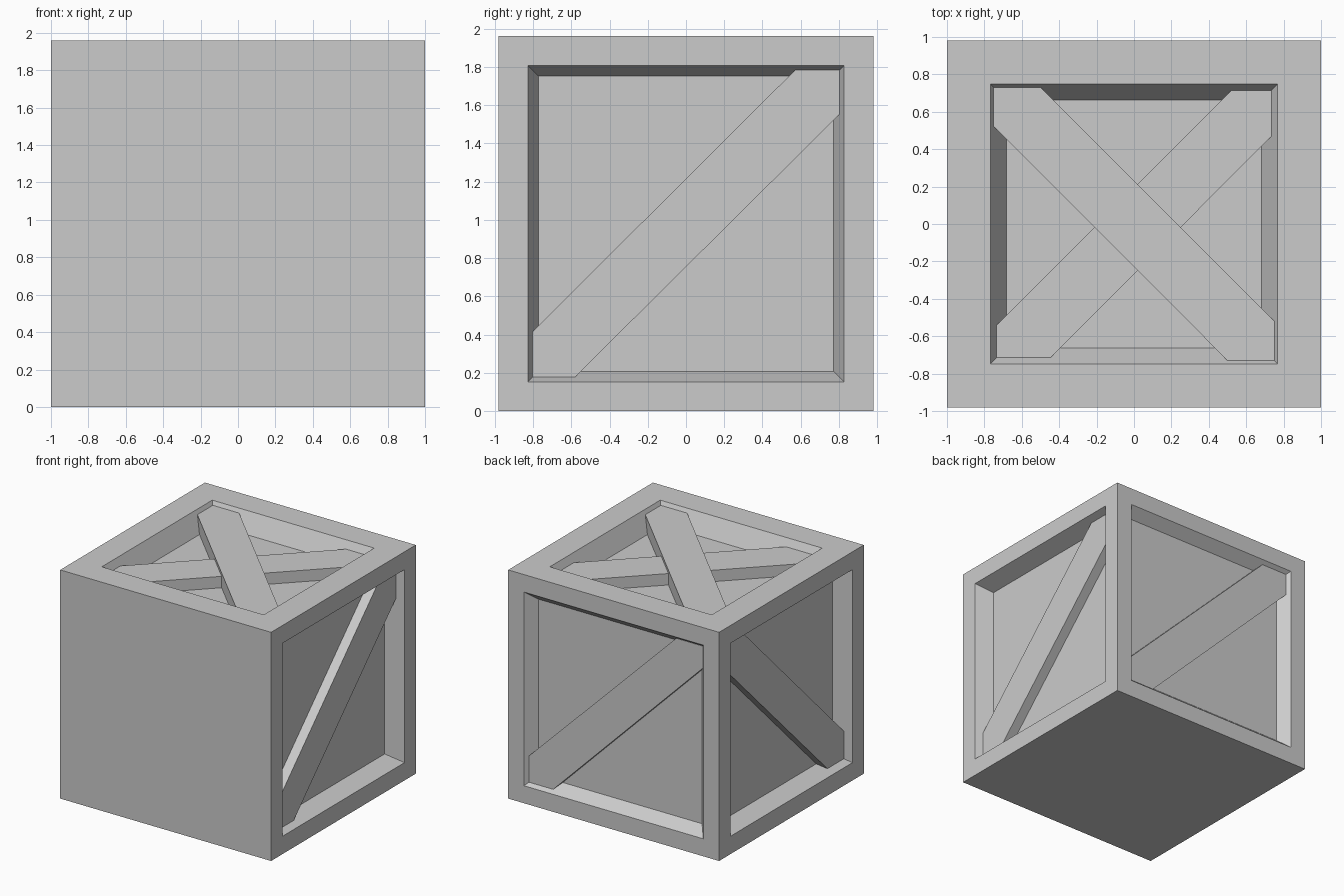
import bpy, bmesh
from mathutils import Vector

if "Cube" in bpy.data.objects:
    bpy.data.objects.remove(bpy.data.objects["Cube"])

W, D, H = 2.0, 1.96, 1.96


def make_object(name, bm):
    bmesh.ops.recalc_face_normals(bm, faces=bm.faces)
    mesh = bpy.data.meshes.new(name)
    bm.to_mesh(mesh)
    bm.free()
    obj = bpy.data.objects.new(name, mesh)
    bpy.context.collection.objects.link(obj)
    return obj


# Crate body: a block whose sides, back and top have tapered recessed panels
bm = bmesh.new()
bmesh.ops.create_cube(bm, size=1)
for v in bm.verts:
    v.co = Vector((v.co.x * W, v.co.y * D, (v.co.z + 0.5) * H))
bm.normal_update()

# outward direction, frame width, wall taper, recess depth
panels = [
    ((1, 0, 0), 0.153, 0.055, 0.15),
    ((-1, 0, 0), 0.153, 0.055, 0.15),
    ((0, 1, 0), 0.15, 0.075, 0.09),
    ((0, 0, 1), 0.232, 0.085, 0.16),
]
for direction, frame, taper, depth in panels:
    bm.normal_update()
    face = max(bm.faces, key=lambda f: (f.normal.dot(Vector(direction)) > 0.99) * f.calc_area())
    bmesh.ops.inset_individual(bm, faces=[face], thickness=frame, use_even_offset=True)
    bmesh.ops.inset_individual(bm, faces=[face], thickness=taper, depth=-depth, use_even_offset=True)
make_object("crate_body", bm)


def brace(name, profile, place, top, floor):
    """Extrude a flat brace outline from its panel floor to its top depth."""
    bm = bmesh.new()
    face = bm.faces.new([bm.verts.new(place(u, v, floor + 0.005)) for u, v in profile])
    ext = bmesh.ops.extrude_face_region(bm, geom=[face])
    move = place(0, 0, top) - place(0, 0, floor + 0.005)
    verts = [g for g in ext["geom"] if isinstance(g, bmesh.types.BMVert)]
    bmesh.ops.translate(bm, verts=verts, vec=move)
    return make_object(name, bm)


# Side braces, mirrored left and right
side = [(0.57, 1.783), (0.802, 1.783), (0.802, 1.55),
        (-0.58, 0.178), (-0.803, 0.178), (-0.803, 0.415)]
for name, s in (("right_brace", 1), ("left_brace", -1)):
    brace(name, side, lambda u, v, d, s=s: Vector((s * (W / 2 - d), u, v)), 0.065, 0.15)

# Back brace
back = [(0.572, 1.783), (0.828, 1.783), (0.828, 1.597),
        (-0.594, 0.176), (-0.828, 0.176), (-0.828, 0.397)]
brace("back_brace", back, lambda u, v, d: Vector((-u, D / 2 - d, v)), 0.03, 0.09)

# Crossed top braces, one above the other
upper = [(-0.752, 0.735), (-0.505, 0.735), (0.75, -0.52),
         (0.75, -0.73), (0.5, -0.73), (-0.752, 0.523)]
lower = [(0.525, 0.718), (0.735, 0.718), (0.735, 0.468),
         (-0.447, -0.715), (-0.737, -0.715), (-0.737, -0.543)]
top_place = lambda u, v, d: Vector((u, v, H - d))
brace("top_brace_upper", upper, top_place, 0.033, 0.16)
brace("top_brace_lower", lower, top_place, 0.062, 0.16)
